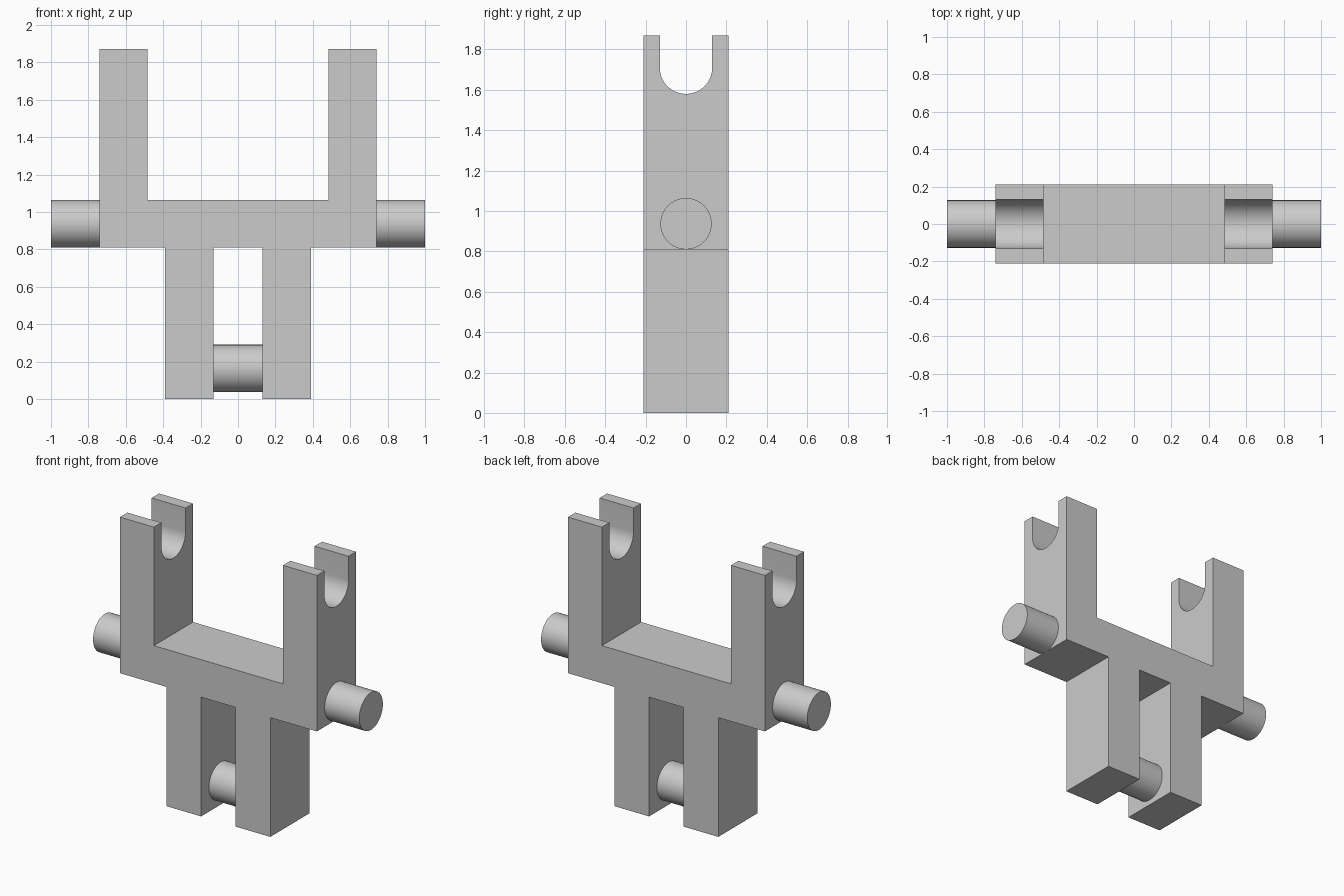
import bpy
import bmesh
import math
from mathutils import Matrix

if "Cube" in bpy.data.objects:
    bpy.data.objects.remove(bpy.data.objects["Cube"], do_unlink=True)

# Single grey material
GREY = (0.6, 0.6, 0.6, 1.0)
grey = bpy.data.materials.new("plain_grey")
grey.use_nodes = True
grey.diffuse_color = GREY
grey.node_tree.nodes["Principled BSDF"].inputs["Base Color"].default_value = GREY

PIN_RADIUS = 0.127
SLOT_RADIUS = 0.13
DEPTH = 0.21


def add_object(name, bm):
    bmesh.ops.recalc_face_normals(bm, faces=bm.faces)
    mesh = bpy.data.meshes.new(name)
    bm.to_mesh(mesh)
    bm.free()
    mesh.materials.append(grey)
    obj = bpy.data.objects.new(name, mesh)
    bpy.context.collection.objects.link(obj)
    return obj


def smooth(obj):
    for poly in obj.data.polygons:
        poly.use_smooth = True
    obj.data.set_sharp_from_angle(angle=math.radians(30))


def prism(name, points, offset):
    """Extrude a closed 3D outline by an offset vector."""
    bm = bmesh.new()
    face = bm.faces.new([bm.verts.new(p) for p in points])
    result = bmesh.ops.extrude_face_region(bm, geom=[face], use_keep_orig=True)
    moved = [g for g in result["geom"] if isinstance(g, bmesh.types.BMVert)]
    bmesh.ops.translate(bm, verts=moved, vec=offset)
    return add_object(name, bm)


def pin(name, x0, x1, z):
    bm = bmesh.new()
    place = Matrix.Translation(((x0 + x1) / 2, 0, z)) @ Matrix.Rotation(math.pi / 2, 4, "Y")
    bmesh.ops.create_cone(bm, cap_ends=True, segments=64, radius1=PIN_RADIUS,
                          radius2=PIN_RADIUS, depth=x1 - x0, matrix=place)
    smooth(add_object(name, bm))


# Frame: mirrored front outline with two arms, a cross beam and two legs
half = [(0.13, 0.81), (0.13, 0), (0.39, 0), (0.39, 0.81),
        (0.74, 0.81), (0.74, 1.87), (0.485, 1.87), (0.485, 1.065)]
outline = half + [(-x, z) for x, z in reversed(half)]
frame = prism("forked_frame", [(x, -DEPTH, z) for x, z in outline], (0, 2 * DEPTH, 0))

# Round-bottomed slots through both arm tops
STEPS = 32
arc = [math.pi + math.pi * i / STEPS for i in range(STEPS + 1)]
slot = [(-1, SLOT_RADIUS * math.cos(a), 1.71 + SLOT_RADIUS * math.sin(a)) for a in arc]
slot += [(-1, SLOT_RADIUS, 2), (-1, -SLOT_RADIUS, 2)]
cutter = prism("slot_cutter", slot, (2, 0, 0))
cutter.hide_render = True

cut = frame.modifiers.new("slots", "BOOLEAN")
cut.operation = "DIFFERENCE"
cut.solver = "EXACT"
cut.object = cutter
bpy.context.view_layer.objects.active = frame
bpy.ops.object.modifier_apply(modifier=cut.name)
bpy.data.objects.remove(cutter, do_unlink=True)
smooth(frame)

# Outer pins and the pin between the legs
pin("left_pin", 0.74, 1.0, 0.937)
pin("right_pin", -1.0, -0.74, 0.937)
pin("leg_pin", -0.13, 0.13, 0.163)
